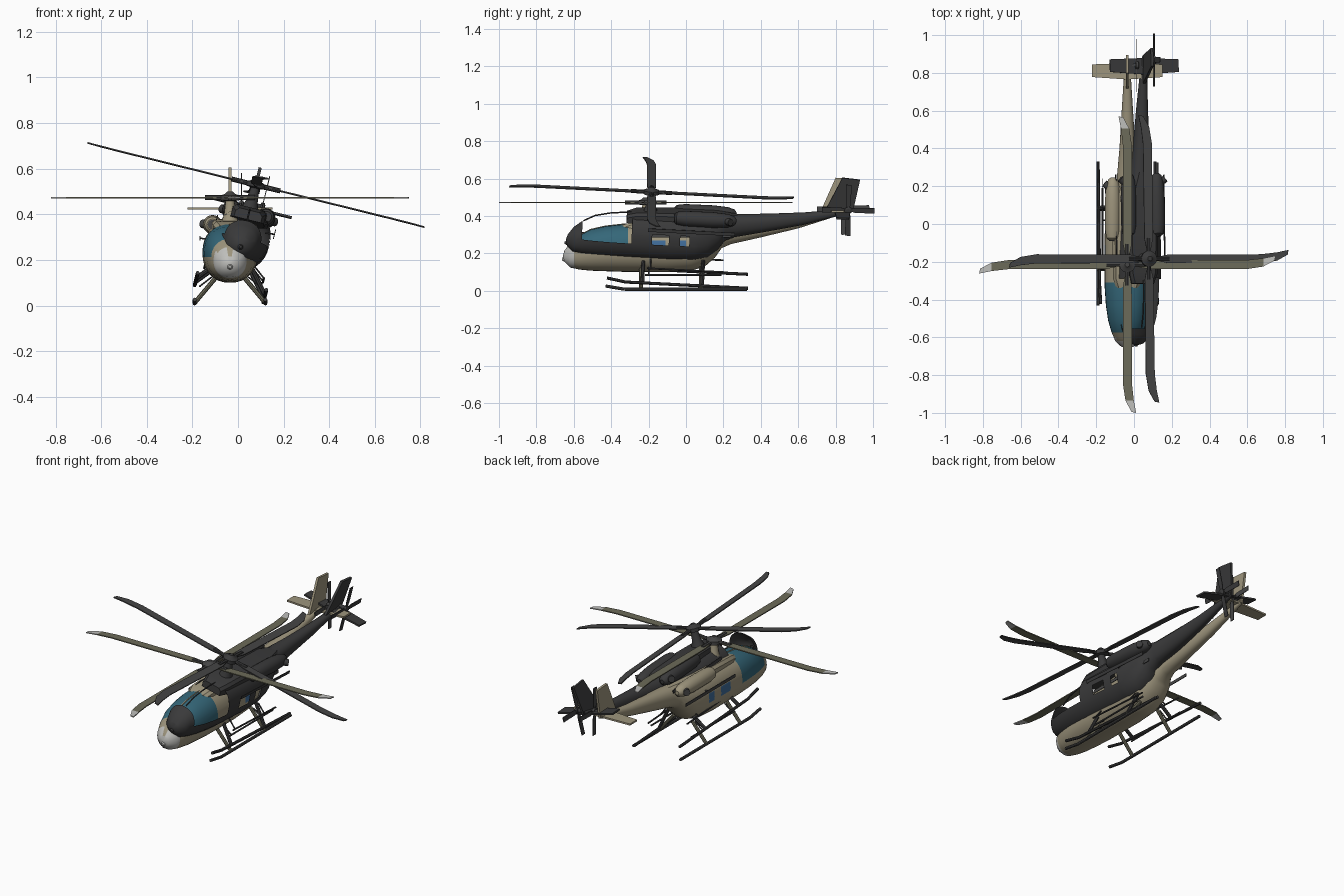
import bpy, bmesh, math
from mathutils import Matrix, Vector

if "Cube" in bpy.data.objects:
    bpy.data.objects.remove(bpy.data.objects["Cube"])


def mat(name, r, g, b):
    m = bpy.data.materials.new(name)
    m.diffuse_color = (r, g, b, 1)
    m.use_nodes = True
    m.node_tree.nodes["Principled BSDF"].inputs["Base Color"].default_value = m.diffuse_color
    return m


TAN = mat("tan paint", .34, .30, .205)
GLASS = mat("teal glass", .035, .135, .19)
BLUE = mat("blue cabin glass", .05, .15, .32)
GREY = mat("light grey", .52, .52, .50)
OLIVE = mat("olive blade", .15, .145, .10)
METAL = mat("dark metal", .06, .06, .06)
CHAR = mat("charred dark", .042, .042, .043)

V = Vector
# fuselage and boom stations: y, bottom z, top z, half width
ST = [(-.657, .180, .192, .008), (-.65, .155, .215, .032), (-.62, .125, .257, .064),
      (-.57, .114, .296, .085), (-.51, .108, .328, .102), (-.43, .105, .346, .114),
      (-.34, .102, .356, .12), (-.10, .10, .362, .121), (.03, .108, .363, .118),
      (.10, .13, .366, .108), (.155, .178, .370, .09), (.19, .228, .372, .07),
      (.24, .250, .374, .056), (.40, .286, .384, .042), (.60, .334, .402, .03),
      (.76, .385, .424, .02), (.86, .418, .446, .012)]


def build(prefix, world, wreck, paint, blade, tip, metal, radius):
    def obj(name, bm, mats, smooth=True):
        bmesh.ops.recalc_face_normals(bm, faces=bm.faces)
        me = bpy.data.meshes.new(prefix + name)
        bm.to_mesh(me)
        bm.free()
        for m in mats:
            me.materials.append(m)
        o = bpy.data.objects.new(prefix + name, me)
        bpy.context.collection.objects.link(o)
        o.matrix_world = world
        if smooth:
            bpy.ops.object.select_all(action='DESELECT')
            o.select_set(True)
            bpy.context.view_layer.objects.active = o
            bpy.ops.object.shade_smooth_by_angle(angle=math.radians(35))
        return o

    def rings(bm, loops):
        rs = [[bm.verts.new(p) for p in lp] for lp in loops]
        n = len(rs[0])
        for a, b in zip(rs, rs[1:]):
            for i in range(n):
                bm.faces.new((a[i], a[(i + 1) % n], b[(i + 1) % n], b[i]))
        bm.faces.new(rs[0])
        bm.faces.new(rs[-1])

    def lathe(bm, profile, axis='Y', at=(0, 0, 0), n=20):
        # profile of (position along axis, radius)
        loops = []
        for d, r in profile:
            lp = []
            for i in range(n):
                c, s = r * math.cos(math.tau * i / n), r * math.sin(math.tau * i / n)
                p = {'X': (d, c, s), 'Y': (c, d, s), 'Z': (c, s, d)}[axis]
                lp.append(V(p) + V(at))
            loops.append(lp)
        rings(bm, loops)

    def tube(bm, pts, r, n=8):
        for a, b in zip(pts, pts[1:]):
            a, b = V(a), V(b)
            q = (b - a).to_track_quat('Z', 'Y')
            rings(bm, [[p + q @ V((r * math.cos(math.tau * i / n), r * math.sin(math.tau * i / n), 0))
                        for i in range(n)] for p in (a, b)])

    def slab(bm, pts, t):
        # flat outline thickened along t
        rings(bm, [[V(p) - V(t) for p in pts], [V(p) + V(t) for p in pts]])

    # fuselage shell with boom, cut along window edges
    bm = bmesh.new()
    loops = []
    for y, b, t, w in ST:
        lp = []
        for i in range(32):
            c, s = math.cos(math.tau * i / 32), math.sin(math.tau * i / 32)
            f = lambda k: math.copysign(abs(k) ** .9, k)
            lp.append((w * f(c), y, (b + t) / 2 + (t - b) / 2 * f(s)))
        loops.append(lp)
    rings(bm, loops)
    cuts = [((0, y, 0), (0, 1, 0)) for y in (-.60, -.575, -.31, -.20, -.11, -.05, 0)]
    cuts += [((0, 0, z), (0, 0, 1)) for z in (.213, .268)]
    for co, no in cuts:
        bmesh.ops.bisect_plane(bm, geom=bm.verts[:] + bm.edges[:] + bm.faces[:], plane_co=co, plane_no=no)
    for f in bm.faces:
        c = f.calc_center_median()
        if -.575 < c.y < -.31 and c.z > .213:
            f.material_index = 1
        elif (-.20 < c.y < -.11 or -.05 < c.y < 0) and .213 < c.z < .268:
            f.material_index = 2
        elif c.y < -.60 and c.z < .235:
            f.material_index = 3
    if wreck:
        bmesh.ops.delete(bm, geom=[f for f in bm.faces if f.material_index in (1, 2)], context='FACES')
        for f in bm.faces:
            f.material_index = 0
    obj("fuselage", bm, [paint] if wreck else [paint, GLASS, BLUE, GREY])

    # windshield centre strut
    bm = bmesh.new()
    tube(bm, [(0, y, t) for y, b, t, w in ST[3:7]] + [(0, -.3, .357)], .004, 6)
    obj("windshield_strut", bm, [paint])

    # roof cowl and mast
    bm = bmesh.new()
    rings(bm, [[(-w, y, .31), (w, y, .31), (w, y, z - .015), (w - .015, y, z), (.015 - w, y, z), (-w, y, z - .015)]
               for y, w, z in ((-.34, .06, .352), (-.29, .075, .368), (-.08, .08, .378), (.12, .07, .38), (.25, .035, .372))])
    obj("roof_cowl", bm, [paint])
    bm = bmesh.new()
    lathe(bm, [(.36, .04), (.40, .026), (.465, .018)], 'Z', (0, -.215, 0))
    obj("rotor_mast", bm, [paint])
    bm = bmesh.new()
    lathe(bm, [(.458, .022), (.462, .042), (.482, .042), (.49, .022), (.50, .012)], 'Z', (0, -.215, 0))
    for k in range(4):
        d = Matrix.Rotation(k * math.pi / 2, 3, 'Z')
        tube(bm, [V((0, -.215, .473)) + d @ V((0, -.02, 0)), V((0, -.215, .473)) + d @ V((0, -.11, 0))], .011)
    obj("rotor_hub", bm, [metal])

    # main rotor blades with swept tips
    s = radius / .785
    main = [(-.013, -.06), (.013, -.06), (.023, -.11), (.024, -.63), (.034, -.72), (-.010, -.72), (-.024, -.63), (-.023, -.11)]
    end = [(.034, -.72), (.047, -.785), (.022, -.78), (-.010, -.72)]
    for nm, outline, m in (("rotor_blades", main, blade), ("rotor_tips", end, tip)):
        bm = bmesh.new()
        for k in range(4):
            d = Matrix.Rotation(k * math.pi / 2, 3, 'Z')
            slab(bm, [V((0, -.215, .473)) + d @ V((x, y * s, 0)) for x, y in outline], (0, 0, .003))
        obj(nm, bm, [m], False)

    # engine pods, intakes and exhausts
    pod, dark = bmesh.new(), bmesh.new()
    for sx in (-1, 1):
        at = (sx * .077, 0, .355)
        lathe(pod, [(-.085, .024), (-.075, .034), (-.03, .041), (.12, .042), (.20, .036), (.235, .025), (.245, .012)], 'Y', at)
        lathe(dark, [(-.089, .021), (-.08, .021)], 'Y', at)
        tube(dark, [(sx * .08, .18, .355), (sx * .122, .215, .358)], .019, 12)
    obj("engine_pods", pod, [paint])
    obj("engine_openings", dark, [metal])

    # tail fin and stabiliser
    bm = bmesh.new()
    slab(bm, [(0, .715, .415), (0, .80, .605), (0, .895, .598), (0, .865, .42)], (.007, 0, 0))
    obj("tail_fin", bm, [paint], False)
    bm = bmesh.new()
    for sx in (-1, 1):
        slab(bm, [(0, .765, .425), (sx * .187, .778, .425), (sx * .187, .845, .425), (0, .852, .425)], (0, 0, .005))
    obj("stabiliser", bm, [paint], False)

    # tail rotor
    bm = bmesh.new()
    c = V((.05, .84, .44))
    lathe(bm, [(-.045, .009), (-.008, .012), (-.008, .02), (.008, .02), (.012, .01)], 'X', c, 12)
    for k in range(4):
        d = Matrix.Rotation(k * math.pi / 2 + .03, 3, 'X')
        slab(bm, [c + d @ V((0, y, z)) for y, z in ((-.006, .01), (.006, .01), (.014, .04), (.014, .14), (-.014, .14), (-.014, .04))], (.002, 0, 0))
    obj("tail_rotor", bm, [metal], False)

    # skids, legs, steps and door rails
    skid, legs, rail = bmesh.new(), bmesh.new(), bmesh.new()
    for sx in (-1, 1):
        x = sx * .155
        tube(skid, [(x, -.43, .026), (x, -.33, .009), (x, .325, .009)], .0085)
        for y in (-.24, .08):
            tube(legs, [(sx * .06, y, .125), (x, y, .012)], .010)
        slab(rail, [(sx * .131, y, z) for y, z in ((-.225, .286), (.24, .286), (.24, .304), (-.225, .304))], (.002, 0, 0))
        for z in (.085,):
            tube(rail, [(sx * .132, -.22, z), (sx * .132, .19, z)], .005)
            for y in (-.2, .08):
                tube(rail, [(sx * .132, y, z), (sx * .08, y, z + .04)], .004, 6)
        tube(rail, [(sx * .131, .02, .295), (sx * .09, .02, .29)], .004, 6)
    obj("skids", skid, [metal])
    obj("skid_legs", legs, [paint if wreck else OLIVE])
    obj("side_rails_and_steps", rail, [metal])

    # belly lamp on the nose
    bm = bmesh.new()
    lathe(bm, [(-.664, .006), (-.655, .012), (-.63, .013)], 'Y', (0, 0, .17), 12)
    obj("nose_lamp", bm, [CHAR if wreck else GREY])


# intact helicopter
build("intact_", Matrix.Translation((-.035, 0, 0)), False, TAN, OLIVE, GREY, METAL, .785)
# burnt-out copy, leaning to the side with its nose up
lean = (Matrix.Translation((-.035, -.209, .07)) @ Matrix.Rotation(math.radians(13.9), 4, 'Y')
        @ Matrix.Rotation(math.radians(-3), 4, 'X') @ Matrix.Translation((0, .215, 0)))
build("wreck_", lean, True, CHAR, METAL, METAL, CHAR, .762)
